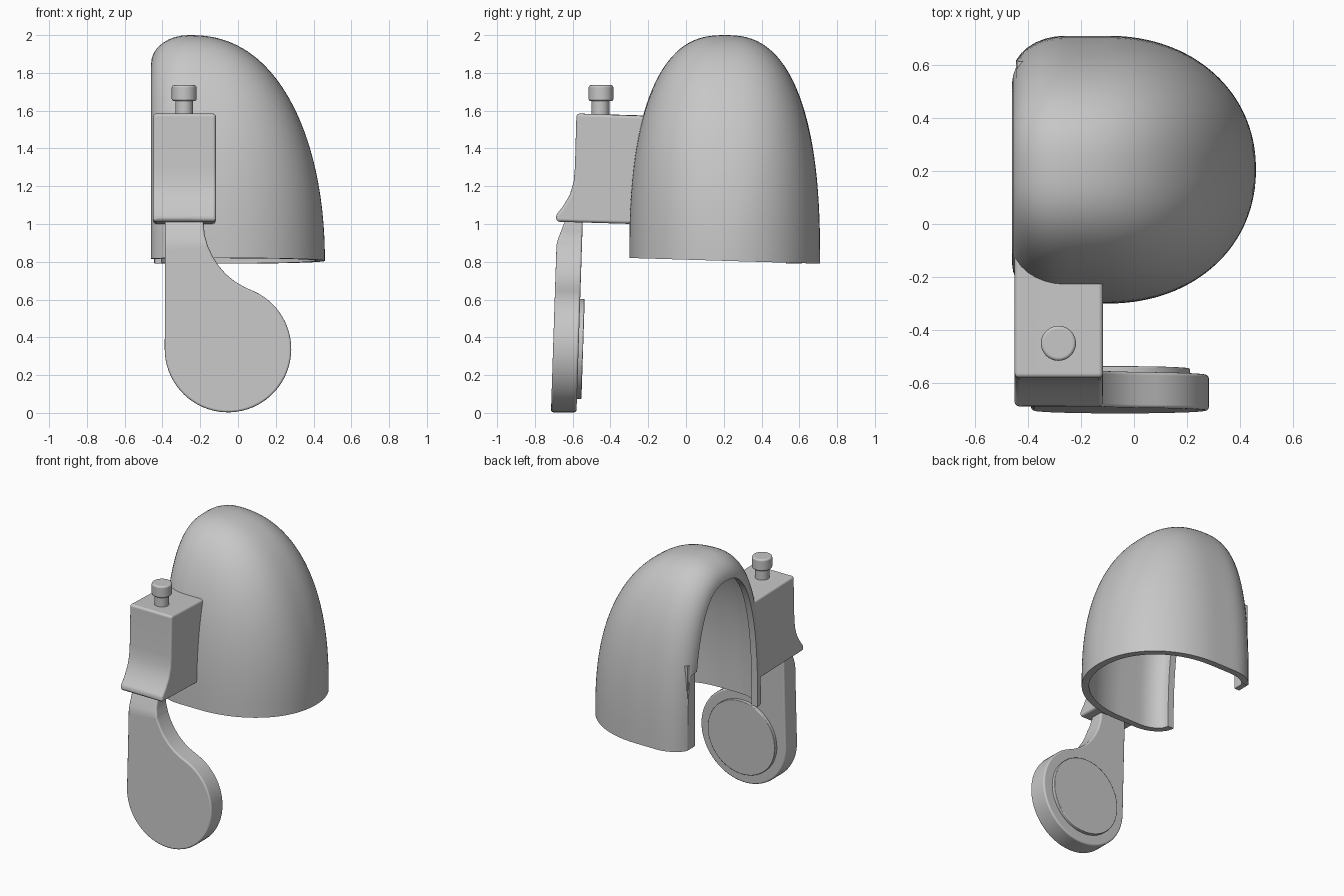
import bpy, bmesh, math
from mathutils import Vector

old = bpy.data.objects.get("Cube")
if old:
    bpy.data.objects.remove(old, do_unlink=True)

grey = bpy.data.materials.new("plain_grey")
grey.use_nodes = True
colour = (0.57, 0.57, 0.57, 1)
grey.diffuse_color = colour
grey.node_tree.nodes["Principled BSDF"].inputs["Base Color"].default_value = colour


def finish(name, bm, bevel=0, segments=3):
    """Turn a bmesh into a shaded object with optional bevelled edges."""
    bmesh.ops.remove_doubles(bm, verts=bm.verts, dist=1e-5)
    bmesh.ops.recalc_face_normals(bm, faces=bm.faces)
    mesh = bpy.data.meshes.new(name)
    bm.to_mesh(mesh)
    bm.free()
    mesh.materials.append(grey)
    ob = bpy.data.objects.new(name, mesh)
    bpy.context.collection.objects.link(ob)
    if bevel:
        mod = ob.modifiers.new("soft_edges", 'BEVEL')
        mod.width, mod.segments = bevel, segments
        mod.limit_method, mod.angle_limit = 'ANGLE', math.radians(35)
        mod.harden_normals = True
    bpy.ops.object.select_all(action='DESELECT')
    ob.select_set(True)
    bpy.context.view_layer.objects.active = ob
    bpy.ops.object.shade_smooth_by_angle(angle=math.radians(35))


def prism(points, direction):
    """Extrude a closed outline of 3D points."""
    bm = bmesh.new()
    face = bm.faces.new([bm.verts.new(p) for p in points])
    out = bmesh.ops.extrude_face_region(bm, geom=[face], use_keep_orig=True)
    moved = [g for g in out["geom"] if isinstance(g, bmesh.types.BMVert)]
    bmesh.ops.translate(bm, verts=moved, vec=Vector(direction))
    return bm


def slice_mesh(bm, cuts, normal):
    """Add edge loops across a mesh at distances along an axis."""
    for cut in cuts:
        bmesh.ops.bisect_plane(bm, geom=bm.verts[:] + bm.edges[:] + bm.faces[:],
                               plane_co=Vector(normal) * cut, plane_no=normal)


def cylinder(name, x, y, z0, z1, radius, bevel):
    bm = bmesh.new()
    bmesh.ops.create_cone(bm, cap_ends=True, segments=48, radius1=radius,
                          radius2=radius, depth=z1 - z0)
    bmesh.ops.translate(bm, verts=bm.verts, vec=(x, y, (z0 + z1) / 2))
    finish(name, bm, bevel)


# Hood: arches lofted along x, rolled in at the open side, closing at the nose
HALF_W, HEIGHT, MID_Y, BASE = 0.505, 1.195, 0.205, 0.805
START, LENGTH, ROLL_X, ROLL_IN = -0.26, 0.72, 0.2, 0.15
STRAIGHT = 0.16     # length of the straight sides before the plan rounds off
ARCH, FRONT, NOTCH_ROW, NOTCH_RING = 64, 40, 8, 2


def hood_sections(off):
    """Position, half width and height of each arch, shrunk by off."""
    result = []
    for i in range(8):
        a = math.pi / 2 * (1 - i / 8)
        inset = off + (ROLL_IN - off) * (1 - math.cos(a))
        result.append((START - (ROLL_X - off) * math.sin(a),
                       HALF_W - inset, HEIGHT - inset))
    for i in range(FRONT + 1):
        a = math.pi / 2 * i / FRONT
        run = (LENGTH - off) * math.sin(a) ** 0.87
        t = min(max(0, (run - STRAIGHT) / (LENGTH - off - STRAIGHT)), 1)
        result.append((START + run,
                       (HALF_W - off) * (1 - t ** 2.1) ** 0.476,
                       (HEIGHT - off) * math.cos(a) ** 0.96))
    return result


def hood_skin(bm, off):
    sections = hood_sections(off)
    rings = []
    for i in range(len(sections)):
        ring = []
        for j in range(ARCH + 1):
            # the rear jamb is cut back a little near the base
            x, w, h = sections[max(i, NOTCH_RING) if j <= NOTCH_ROW else i]
            t = math.pi * j / ARCH
            y = math.copysign(abs(math.cos(t)) ** 0.79, math.cos(t)) * w
            up = math.sin(t) ** 0.8
            z = BASE + h * up - 0.03 * y * (1 - up)
            ring.append(bm.verts.new((x, MID_Y + y, z)))
        rings.append(ring)
    for a, b in zip(rings, rings[1:]):
        for j in range(ARCH):
            bm.faces.new((a[j], a[j + 1], b[j + 1], b[j]))
    # boundary: rear base, opening arch, front base
    return ([r[0] for r in reversed(rings)] + rings[0][1:-1]
            + [r[-1] for r in rings])


bm = bmesh.new()
outer, inner = hood_skin(bm, 0), hood_skin(bm, 0.047)
for k in range(len(outer) - 1):
    bm.faces.new((outer[k], outer[k + 1], inner[k + 1], inner[k]))
finish("hood", bm)

# Thin strip on the rear jamb of the opening
bm = bmesh.new()
bmesh.ops.create_cube(bm, size=1)
bmesh.ops.scale(bm, verts=bm.verts, vec=(0.04, 0.085, 0.6))
bmesh.ops.translate(bm, verts=bm.verts, vec=(-0.422, 0.572, 1.09))
finish("jamb_strip", bm, 0.004)

# Clamp block with a flared lower lip, its back following the rolled rim
side = [(-0.275, 1.0), (-0.685, 1.012), (-0.69, 1.045), (-0.65, 1.095),
        (-0.615, 1.155), (-0.595, 1.22), (-0.588, 1.3), (-0.58, 1.585),
        (-0.21, 1.572), (-0.25, 1.38), (-0.267, 1.2)]
bm = prism([(-0.45, y, z) for y, z in side], (0.333, 0, 0))
slice_mesh(bm, (-0.42, -0.39, -0.35, -0.3, -0.26), (1, 0, 0))
for v in bm.verts:
    if v.co.y > -0.3 and v.co.x < START:
        t = (START - v.co.x) / ROLL_X
        v.co.y += ROLL_IN * (1 - math.sqrt(1 - t * t))
finish("clamp_block", bm, 0.02)

# Thumb screw
cylinder("screw_shaft", -0.285, -0.453, 1.55, 1.67, 0.047, 0)
cylinder("screw_head", -0.285, -0.45, 1.65, 1.735, 0.066, 0.013)


def lean(y, z):
    """The lever leans back slightly as it rises."""
    return y + 0.033 * z


# Lever: narrow neck flowing into a round paddle
CX, CZ, R = -0.053, 0.338, 0.335
outline = [(-0.387, 1.04), (-0.387, 0.6)]
for i in range(49):
    a = math.pi + math.radians(246) * i / 48
    outline.append((CX + R * math.cos(a), CZ + R * math.sin(a)))
outline += [(0.03, 0.668), (-0.02, 0.698), (-0.065, 0.735), (-0.103, 0.78),
            (-0.135, 0.83), (-0.16, 0.885), (-0.177, 0.945), (-0.185, 1.04)]
bm = prism([(x, -0.715, z) for x, z in outline], (0, 0.135, 0))
slice_mesh(bm, (0.86, 0.89, 0.92, 0.96), (0, 0, 1))
for v in bm.verts:
    front = v.co.y < -0.65
    v.co.y = lean(v.co.y, v.co.z)
    if front and v.co.z > 0.9:
        v.co.y += 0.35 * (v.co.z - 0.9)
finish("lever", bm, 0.012)

# Round pad on the inner face of the paddle
pad = [(CX + 0.265 * math.cos(math.tau * i / 64),
        CZ + 0.265 * math.sin(math.tau * i / 64)) for i in range(64)]
bm = prism([(x, lean(-0.6, z), z) for x, z in pad], (0, 0.044, 0))
finish("paddle_pad", bm, 0.005, 2)
